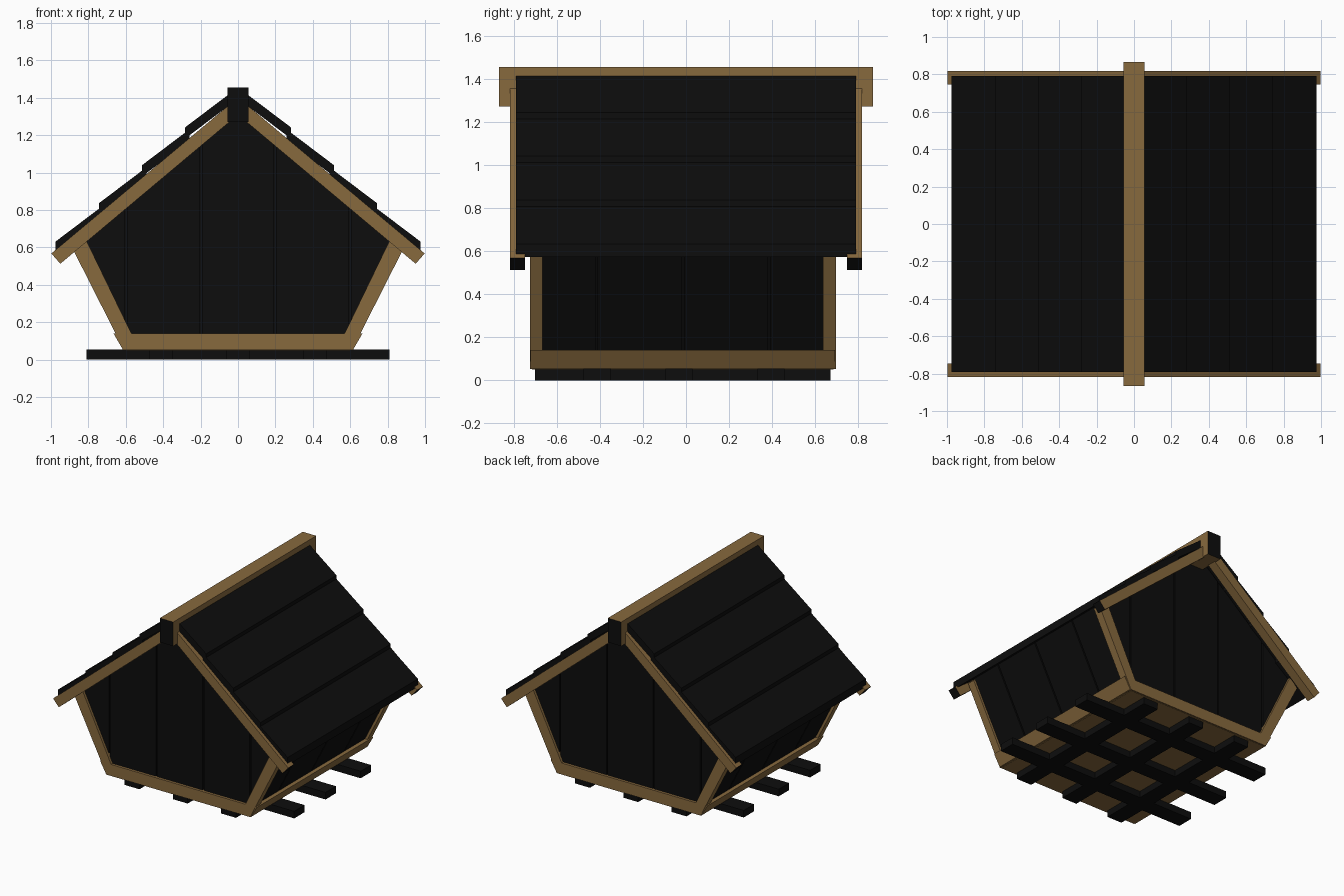
import bpy, bmesh
from mathutils import Vector

if "Cube" in bpy.data.objects:
    bpy.data.objects.remove(bpy.data.objects["Cube"])


def material(name, col):
    m = bpy.data.materials.new(name)
    m.diffuse_color = (*col, 1)
    m.use_nodes = True
    m.node_tree.nodes["Principled BSDF"].inputs["Base Color"].default_value = m.diffuse_color
    return m


BROWN = material("brown_timber", (0.245, 0.142, 0.048))
BLACK = material("black_paint", (0.004, 0.004, 0.004))


def prism(name, pts, y0, y1, mat, mirror_x=False, mirror_y=False, end_dir=None):
    """Extrude an x-z outline from y0 to y1; faces towards end_dir turn black."""
    bm = bmesh.new()
    face = bm.faces.new([bm.verts.new((x, y0, z)) for x, z in pts])
    ext = bmesh.ops.extrude_face_region(bm, geom=[face])
    verts = [g for g in ext["geom"] if isinstance(g, bmesh.types.BMVert)]
    bmesh.ops.translate(bm, vec=(0, y1 - y0, 0), verts=verts)
    bmesh.ops.recalc_face_normals(bm, faces=bm.faces)
    bm.normal_update()
    me = bpy.data.meshes.new(name)
    me.materials.append(mat)
    if end_dir:
        me.materials.append(BLACK)
        d = Vector(end_dir).normalized()
        for f in bm.faces:
            f.material_index = int(abs(f.normal.dot(d)) > 0.95)
    bm.to_mesh(me)
    bm.free()
    ob = bpy.data.objects.new(name, me)
    bpy.context.collection.objects.link(ob)
    if mirror_x or mirror_y:
        mod = ob.modifiers.new("mirror", "MIRROR")
        mod.use_axis = (mirror_x, mirror_y, False)
        mod.use_clip = False
        mod.use_mirror_merge = False
    return ob


def box(name, x0, x1, y0, y1, z0, z1, mat, **kw):
    return prism(name, [(x0, z0), (x1, z0), (x1, z1), (x0, z1)], y0, y1, mat, **kw)


def roof(x):            # line just under the roof boards
    return 1.385 - 0.835 * x


def wall(z, inset=0.0):  # sloping side wall line
    return 0.61 - inset + (z - 0.055) / 1.963


YF, YB = -0.725, 0.695   # front and back of the body

# support grid under the floor
for i, y in enumerate((-0.412, -0.032, 0.394)):
    box(f"cross_beam_{i}", -0.81, 0.81, y - 0.063, y + 0.063, 0, 0.054, BLACK)
for i, x in enumerate((-0.41, 0, 0.41)):
    box(f"long_beam_{i}", x - 0.063, x + 0.063, -0.70, 0.67, 0, 0.052, BLACK)

# floor and solid core
box("floor", -0.6, 0.6, YF + 0.01, YB - 0.01, 0.05, 0.07, BROWN)
prism("body_core", [(-wall(0.07, 0.035), 0.07), (wall(0.07, 0.035), 0.07),
                    (wall(0.63, 0.035), 0.63), (0, roof(0)), (-wall(0.63, 0.035), 0.63)],
      YF + 0.035, YB - 0.035, BLACK)

# gable planks, front and back
gable = [[(0, 0.1), (0.193, 0.1), (0.193, roof(0.193)), (0, roof(0))],
         [(0.203, 0.1), (0.593, 0.1), (0.593, roof(0.593)), (0.203, roof(0.203))],
         [(0.603, 0.1), (0.62, 0.1), (0.86, 0.58), (0.86, roof(0.86)), (0.603, roof(0.603))]]
for side, y0, y1 in (("front", YF + 0.02, YF + 0.05), ("back", YB - 0.05, YB - 0.02)):
    for i, pts in enumerate(gable):
        prism(f"{side}_gable_plank_{i}", pts, y0, y1, BLACK, mirror_x=True)

# side wall planks
edges = (-0.69, -0.415, -0.015, 0.385, 0.66)
for i in range(4):
    prism(f"side_plank_{i}", [(wall(0.08, 0.05), 0.08), (wall(0.08, 0.02), 0.08),
                              (wall(0.65, 0.02), 0.65), (wall(0.65, 0.05), 0.65)],
          edges[i] + 0.005, edges[i + 1] - 0.005, BLACK, mirror_x=True)

# brown frame: corner posts, gable rails, side rails
for side, y0, y1 in (("front", YF, YF + 0.06), ("back", YB - 0.06, YB)):
    prism(f"{side}_post", [(0.53, 0.052), (0.61, 0.052), (wall(0.62), 0.62),
                           (0.835, roof(0.835)), (0.57, 0.14)], y0, y1, BROWN, mirror_x=True)
    box(f"{side}_rail", -0.575, 0.575, y0, y1, 0.052, 0.14, BROWN)
prism("side_rail", [(0.53, 0.053), (0.615, 0.053), (wall(0.14) + 0.012, 0.14), (0.58, 0.14)],
      YF + 0.004, YB - 0.004, BROWN, mirror_x=True)

# overlapping roof boards
for i, (x, z) in enumerate(((0.283, 1.242), (0.513, 1.04), (0.743, 0.837), (0.975, 0.632))):
    w = 0.255 if i else 0.235
    rise = 0.756 * w
    prism(f"roof_board_{i}", [(x, z), (x - w, z + rise), (x - w, z + rise - 0.06), (x, z - 0.06)],
          -0.79, 0.79, BLACK, mirror_x=True)

# barge boards with black ends
prism("barge_board", [(0.04, 1.368), (0.998, 0.568), (0.95, 0.513), (0.04, 1.276)],
      -0.817, -0.747, BROWN, mirror_x=True, mirror_y=True, end_dir=(0.767, 0, -0.641))

# ridge beam with black ends
box("ridge_beam", -0.057, 0.057, -0.867, 0.867, 1.27, 1.455, BROWN, end_dir=(0, 1, 0))
